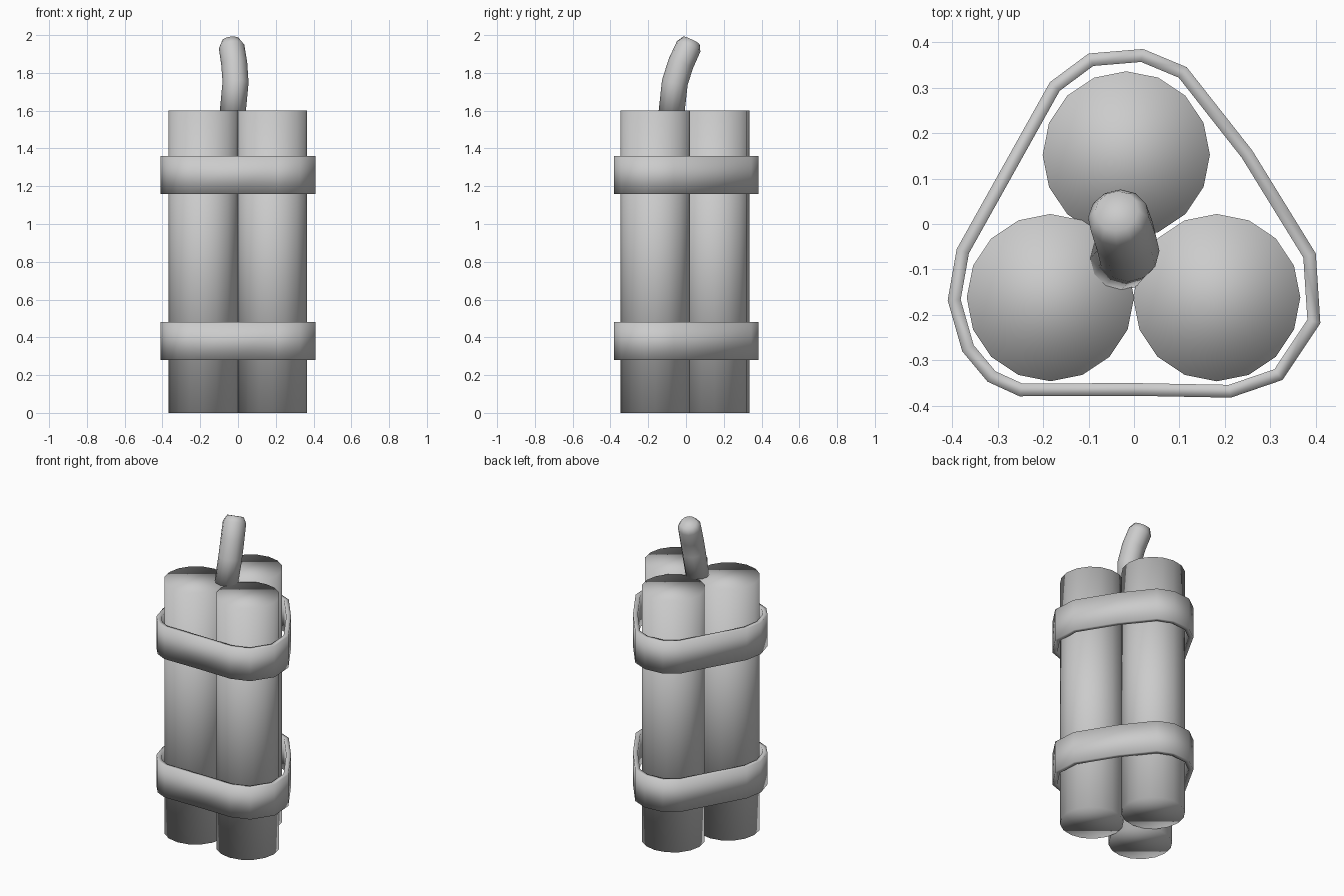
import bpy
import bmesh
from math import cos, sin, tau
from mathutils import Vector

cube = bpy.data.objects.get("Cube")
if cube:
    bpy.data.objects.remove(cube, do_unlink=True)

GREY = (0.6, 0.6, 0.6, 1)
grey = bpy.data.materials.new("light_grey")
grey.use_nodes = True
grey.diffuse_color = GREY
grey.node_tree.nodes["Principled BSDF"].inputs["Base Color"].default_value = GREY


def loft(name, rings, caps=True):
    """Skin a stack of equal-sized rings, smooth shaded throughout."""
    bm = bmesh.new()
    loops = [[bm.verts.new(p) for p in ring] for ring in rings]
    count = len(loops[0])
    for low, high in zip(loops, loops[1:]):
        for i in range(count):
            j = (i + 1) % count
            bm.faces.new((low[i], low[j], high[j], high[i]))
    if caps:
        bm.faces.new(loops[0][::-1])
        bm.faces.new(loops[-1])
    for face in bm.faces:
        face.smooth = True
    mesh = bpy.data.meshes.new(name)
    bm.to_mesh(mesh)
    bm.free()
    mesh.materials.append(grey)
    obj = bpy.data.objects.new(name, mesh)
    bpy.context.collection.objects.link(obj)
    return obj


def circle(centre, radius, sides, u=Vector((1, 0, 0)), v=Vector((0, 1, 0))):
    return [Vector(centre) + radius * (u * cos(tau * i / sides) + v * sin(tau * i / sides))
            for i in range(sides)]


# Three upright sticks
sticks = {"right_stick": (-0.184, -0.162),
          "left_stick": (0.182, -0.162),
          "back_stick": (-0.017, 0.152)}
for name, (x, y) in sticks.items():
    loft(name, [circle((x, y, z), 0.184, 16) for z in (0, 1.6)])

# Two straps around the bundle, thickened inwards
outline = [(0.02, 0.385), (-0.1, 0.375), (-0.185, 0.312), (-0.39, -0.055),
           (-0.41, -0.168), (-0.378, -0.28), (-0.322, -0.347), (-0.252, -0.379),
           (0, -0.378), (0.213, -0.382), (0.327, -0.343), (0.41, -0.218),
           (0.4, -0.065), (0.26, 0.162), (0.116, 0.345)]
for name, base in (("lower_strap", 0.28), ("upper_strap", 1.16)):
    strap = loft(name, [[(x, y, z) for x, y in outline] for z in (base, base + 0.2)], caps=False)
    solid = strap.modifiers.new("thickness", "SOLIDIFY")
    solid.thickness = 0.028
    solid.offset = -1
    solid.use_even_offset = True

# Bent fuse with a slightly rounded tip
path = [Vector(p) for p in ((-0.03, -0.079, 1.57), (-0.013, -0.059, 1.75),
                            (-0.02, -0.027, 1.85), (-0.034, 0.014, 1.94),
                            (-0.038, 0.029, 1.972))]
radii = (0.069, 0.069, 0.069, 0.068, 0.048)
rings = []
for i, (point, radius) in enumerate(zip(path, radii)):
    along = (path[min(i + 1, len(path) - 1)] - path[max(i - 1, 0)]).normalized()
    if i == 0:
        along = Vector((0, 0, 1))
    u = Vector((0, 1, 0)).cross(along).normalized()
    rings.append(circle(point, radius, 12, u, along.cross(u)))
loft("fuse", rings)
